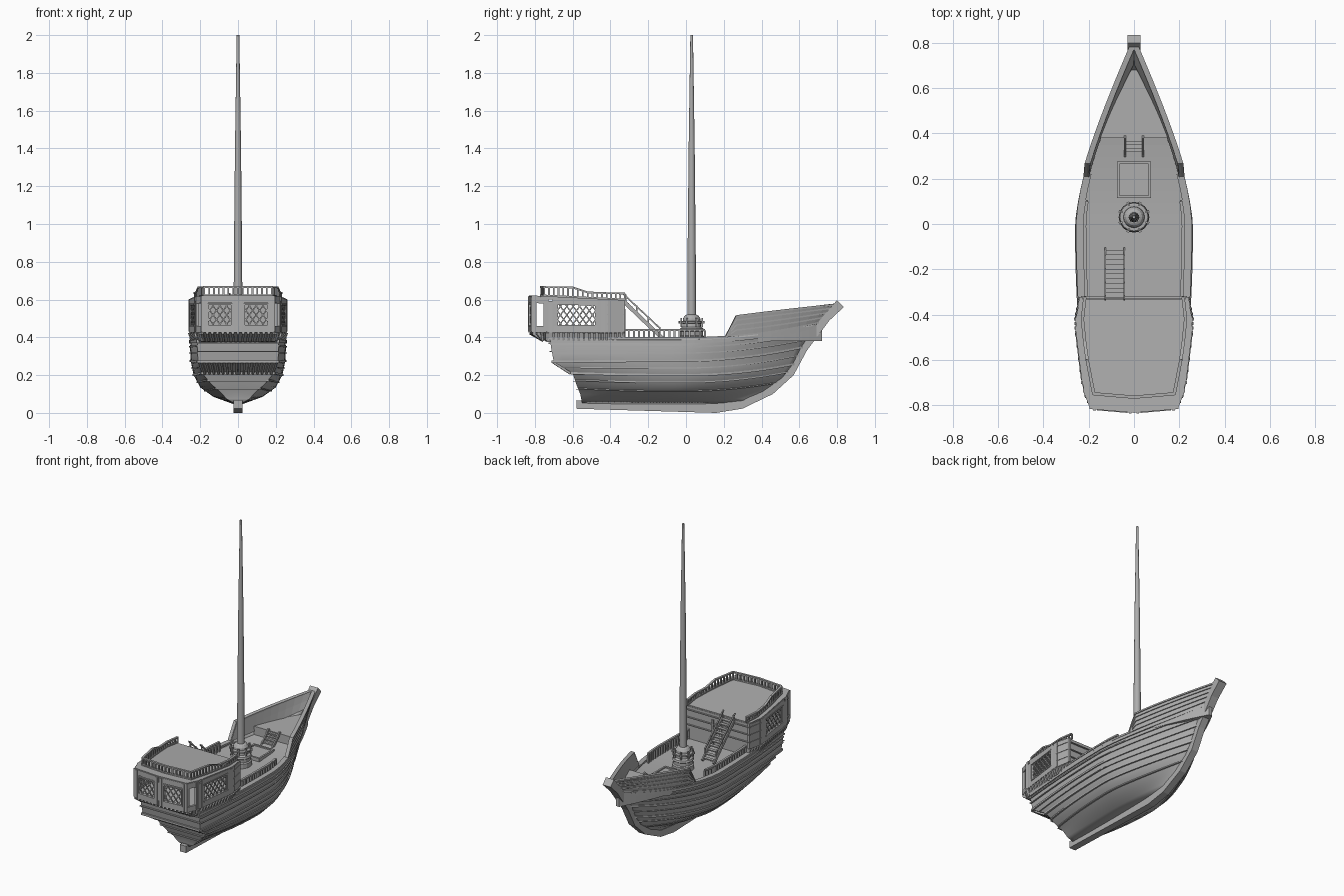
import bpy, bmesh, math
from mathutils import Vector as V

if "Cube" in bpy.data.objects:
    bpy.data.objects.remove(bpy.data.objects["Cube"])

grey = bpy.data.materials.new("weathered_grey")
grey.diffuse_color = (0.42, 0.42, 0.42, 1)
grey.use_nodes = True
grey.node_tree.nodes["Principled BSDF"].inputs["Base Color"].default_value = grey.diffuse_color


def finish(name, bm, mirror=False, solid=0, smooth=False):
    if not solid:
        bmesh.ops.recalc_face_normals(bm, faces=bm.faces)
    me = bpy.data.meshes.new(name)
    bm.to_mesh(me)
    bm.free()
    me.materials.append(grey)
    ob = bpy.data.objects.new(name, me)
    bpy.context.collection.objects.link(ob)
    if mirror:
        m = ob.modifiers.new("mirror", 'MIRROR')
        m.use_clip = True
    if solid:
        s = ob.modifiers.new("thickness", 'SOLIDIFY')
        s.thickness, s.offset = solid, -1
    if smooth:
        bpy.context.view_layer.objects.active = ob
        ob.select_set(True)
        bpy.ops.object.shade_smooth_by_angle(angle=math.radians(30))
        ob.select_set(False)
    return ob


def loft(bm, rings):
    vs = [[bm.verts.new(p) for p in r] for r in rings]
    n = len(vs[0])
    for a, b in zip(vs, vs[1:]):
        for i in range(n):
            bm.faces.new((a[i], a[(i + 1) % n], b[(i + 1) % n], b[i]))
    bm.faces.new(vs[0][::-1])
    bm.faces.new(vs[-1])


def beam(bm, p, q, w, h):
    p, q = V(p), V(q)
    d = (q - p).normalized()
    s = d.cross(V((0, 0, 1)) if abs(d.z) < .95 else V((0, 1, 0))).normalized()
    t = s.cross(d)
    s, t = s * w / 2, t * h / 2
    loft(bm, [[c + s + t, c - s + t, c - s - t, c + s - t] for c in (p, q)])


def lerp(a, b, t):
    return a + (b - a) * t


def along(pts, step):
    """Evenly spaced points on a polyline."""
    out = []
    for a, b in zip(pts, pts[1:]):
        a, b = V(a), V(b)
        n = max(1, round((b - a).length / step))
        out += [a.lerp(b, i / n) for i in range(n)]
    return out + [V(pts[-1])]


# ---- hull form: stern y, stern z, mid z, half beam, bow y, bow z, stern fullness
LEVELS = [(-.55, .05, .045, .02, .30, .04, 1), (-.56, .10, .085, .13, .44, .12, .60),
          (-.58, .15, .135, .20, .53, .19, .68), (-.60, .21, .20, .235, .585, .26, .80),
          (-.70, .27, .275, .25, .63, .35, .84), (-.715, .35, .345, .254, .68, .42, .84),
          (-.72, .395, .395, .25, .72, .48, .84)]


def hull(l, u):
    i = min(int(l), 5)
    ys, zs, zm, b, yb, zb, r = [lerp(a, c, l - i) for a, c in zip(LEVELS[i], LEVELS[i + 1])]
    aft, fwd = max(0, 1 - 2 * u), max(0, 2 * u - 1)
    x = .012 + (b - .012) * (1 - (1 - r) * aft ** 2 - fwd ** 1.6)
    return V((x, lerp(ys, yb, u), zm + (zs - zm) * aft ** 2 + (zb - zm) * fwd ** 2))


def u_at(y):
    return (y + .72) / 1.44


def bulwark(s, t):
    """Raised bow side: s runs along, t runs up."""
    p = hull(6, lerp(u_at(.21), 1, s))
    rise = min(1, s / .11)
    top = V((p.x + .012 * rise * (1 - s), p.y + .07 * s * s, lerp(p.z, .505 + .068 * s, rise)))
    return p.lerp(top, t)


def strip(bm, pts, out, inn, h):
    loft(bm, [[p + V((out, 0, h)), p + V((-inn, 0, h)), p + V((-inn, 0, -h)), p + V((out, 0, -h))]
              for p in pts])


def sheet(bm, rows):
    g = [[bm.verts.new(p) for p in r] for r in rows]
    for a, b in zip(g, g[1:]):
        for i in range(len(a) - 1):
            bm.faces.new((a[i], a[i + 1], b[i + 1], b[i]))


# Hull shell with stepped stern
N = 28
bm = bmesh.new()
sheet(bm, [[V((0, p[0].y, p[0].z))] + p for p in
           ([hull(k / 2, i / N) for i in range(N + 1)] for k in range(13))])
finish("hull", bm, True, .012, True)

# Raised bow sides
bm = bmesh.new()
S = [0, .055, .11] + [.11 + .89 * i / 10 for i in range(1, 11)]
sheet(bm, [[bulwark(s, t) for s in S] for t in (0, .5, 1)])
finish("bow_bulwark", bm, True, .018)

# Wales, bow planks and gunwale
bm = bmesh.new()
for l, h in ((1.6, .003), (2.4, .004), (3, .006), (3.5, .003), (4, .006), (4.6, .003), (5.1, .004), (5.65, .009)):
    strip(bm, [hull(l, i / N) for i in range(N + 1)], .007, .008, h)
for t in (.02, .3, .55, .8):
    strip(bm, [bulwark(s, t) for s in S[1:]], .006, .01, .004)
strip(bm, [bulwark(s, 1) for s in S], .006, .02, .005)
strip(bm, [hull(6, u_at(-.72 + .94 * i / 14)) for i in range(15)], .006, .026, .006)
finish("wales_and_gunwale", bm, True)

# Keel and stem
bm = bmesh.new()
K = [(-.58, .022), (.16, 0), (.30, .023), (.46, .10), (.57, .20), (.64, .33), (.76, .49), (.835, .56), (.80, .597),
     (.715, .50), (.61, .36), (.54, .23), (.44, .14), (.30, .065), (.16, .05), (-.58, .067)]
loft(bm, [[(x * (1 + max(0, z - .3)), y, z) for y, z in K] for x in (-.023, .023)])
finish("keel_and_stem", bm)

# Decks, hatch and bow steps
bm = bmesh.new()
sheet(bm, [[V((k * p.x, p.y, p.z)) for k in (-1, 0, 1)] for p in (hull(5.6, i / N) for i in range(N + 1))])
finish("main_deck", bm)
bm = bmesh.new()
edge = [hull(6, lerp(u_at(.38), 1, i / 10)) for i in range(11)]
ring = [(p.x, p.y) for p in edge] + [(-p.x, p.y) for p in edge[::-1]]
loft(bm, [[(x, y, z) for x, y in ring] for z in (.38, .455)])
finish("fore_deck", bm)
bm = bmesh.new()
for i in range(5):
    z = .385 + .015 * i
    beam(bm, (-.037, .31 + .016 * i, z), (.037, .31 + .016 * i, z), .018, .008)
for x in (-.04, .04):
    beam(bm, (x, .30, .38), (x, .385, .465), .008, .018)
finish("bow_steps", bm)
bm = bmesh.new()
beam(bm, (0, .125, .382), (0, .265, .382), .13, .02)
for x in (-.07, .07):
    beam(bm, (x, .12, .386), (x, .27, .386), .012, .028)
for y in (.12, .27):
    beam(bm, (-.075, y, .386), (.075, y, .386), .012, .028)
finish("hatch", bm)

# Main deck railing
bm = bmesh.new()
R = [hull(6, u_at(-.33 + .43 * i / 8)) - V((.032, 0, 0)) for i in range(9)]
for p, q in zip(R, R[1:]):
    beam(bm, p + V((0, 0, .043)), q + V((0, 0, .043)), .014, .01)
for p in along(R, .026):
    beam(bm, p - V((0, 0, .02)), p + V((0, 0, .04)), .01, .01)
finish("deck_railing", bm, True)


# Mast with collar and pins
def lathe(bm, prof, n=16):
    loft(bm, [[(r * math.cos(2 * math.pi * i / n), .03 + r * math.sin(2 * math.pi * i / n), z)
               for i in range(n)] for r, z in prof])


bm = bmesh.new()
lathe(bm, [(.024, .37), (.022, .8), (.016, 1.4), (.007, 2.0)])
finish("mast", bm, smooth=True)
bm = bmesh.new()
lathe(bm, [(.068, .37), (.068, .405), (.06, .41), (.06, .43), (.066, .435), (.062, .447), (.05, .455), (.046, .50),
           (.036, .515), (.026, .52)])
lathe(bm, [(.058, .472), (.063, .475), (.063, .484), (.058, .487)])
for i in range(8):
    a = math.pi * (i + .5) / 4
    x, y = .06 * math.cos(a), .03 + .06 * math.sin(a)
    beam(bm, (x, y, .455), (x, y, .502), .009, .009)
    beam(bm, (x, y, .48), (x * 1.2, .03 + (y - .03) * 1.2, .48), .012, .012)
finish("mast_collar", bm)

# ---- stern cabin
A, B, B2, C, C2, D, E = [(.235, -.33), (.253, -.42), (.251, -.46), (.222, -.70), (.217, -.735), (.188, -.81), (0, -.826)]
half = [A, B, B2, C, C2, D, E]
outline = half + [(-x, y) for x, y in half[-2::-1]]


def roof_z(y):
    return .6 - (y + .42) * .05


bm = bmesh.new()
loft(bm, [[(x * .94, max(y, -.735), .375) for x, y in outline], [(x, y, .425) for x, y in outline],
          [(x * 1.02, y * 1.005, .425) for x, y in outline], [(x * 1.02, y * 1.005, .437) for x, y in outline]])
finish("cabin_floor", bm)
bm = bmesh.new()
loft(bm, [[(x * 1.02, y * 1.005, roof_z(y) + d) for x, y in outline] for d in (-.014, .002)])
finish("cabin_roof", bm)

# Cabin walls with open lattice windows
walls, grid = bmesh.new(), bmesh.new()


def panel(p, q, m0, m1, lattice=True):
    p, q = V((*p, 0)), V((*q, 0))
    W = (q - p).length
    at = lambda s, z: p.lerp(q, s / W) + V((0, 0, z))
    zt = lambda s: roof_z(at(s, 0).y)
    beam(walls, at(0, .443), at(W, .443), .016, .034)
    beam(walls, at(0, zt(0) - .02), at(W, zt(W) - .02), .016, .035)
    for s, m in ((m0 / 2, m0), (W - m1 / 2, m1)):
        beam(walls, at(s, .43), at(s, zt(s) - .005), m, .014)
        beam(walls, at(s, .43), at(s, zt(s) - .005), .012, .026)
    if not lattice:
        return
    lo, hi, H = m0, W - m1, .12
    w = hi - lo
    for z in (.462, .574):
        beam(walls, at(lo, z), at(hi, z), .022, .008)
    for s in (lo, hi):
        beam(walls, at(s, .46), at(s, .576), .008, .022)
    k = .75
    n = round((w + H * k) / .034)
    for i in range(1, n):
        a = -H * k + i * (w + H * k) / n
        t0, t1 = max(0, -a / (H * k)), min(1, (w - a) / (H * k))
        for f in (0, 1):
            s0, s1 = [abs(f * w - (a + t * H * k)) + lo for t in (t0, t1)]
            beam(grid, at(s0, .458 + H * t0), at(s1, .458 + H * t1), .006, .006)


panel(B2, C, .012, .012)
panel(C2, D, .012, .012, False)
panel(D, E, .028, .032)
for a, b in ((A, B), (B, B2), (C, C2)):
    beam(walls, (*a, .51), (*b, .51), .014, .165)
for a in (A, B, B2, C, C2, D):
    beam(walls, (*a, .43), (*a, roof_z(a[1])), .016, .016)
for z in (.47, .52, .57):
    beam(walls, (*A, z), (*B, z), .02, .005)
    beam(walls, (0, -.328, z), (.235, -.328, z), .018, .005)
beam(walls, (0, -.335, .48), (.235, -.335, .48), .012, .22)
beam(walls, (.03, -.326, .38), (.03, -.326, .55), .012, .012)
finish("cabin_walls", walls, True)
finish("window_lattice", grid, True)

# Bracket rows under cabin and on the stern counter
bm = bmesh.new()
for p in along([(x, y, 0) for x, y in half], .026):
    f = V((p.x * .95, max(p.y, -.755), .385))
    beam(bm, f, V((p.x * 1.01, p.y, .425)), .013, .02)
a, b = hull(3, 0), hull(4, 0)
for i in range(8):
    t = (i + .3) / 8
    beam(bm, (a.x * t, a.y - .012, a.z), (b.x * t, b.y - .005, b.z), .012, .014)
for l, h in ((1.5, .004), (2.3, .004), (3, .012), (4, .014), (4.7, .005), (5.4, .008), (5.95, .012)):
    p = hull(l, 0)
    beam(bm, (0, p.y - .004, p.z), (p.x + .004, p.y - .004, p.z), .016, h)
finish("stern_brackets", bm, True)

# Roof railing
bm = bmesh.new()
T = [(.217, -.325, .632), (.228, -.42, .634), (.218, -.52, .638), (.207, -.60, .664), (.178, -.75, .666),
     (0, -.765, .666)]
for p, q in zip(T, T[1:]):
    beam(bm, p, q, .014, .009)
    beam(bm, (p[0], p[1], roof_z(p[1]) + .005), (q[0], q[1], roof_z(q[1]) + .005), .014, .009)
for p in along(T, .027):
    beam(bm, (p.x, p.y, roof_z(p.y)), p, .009, .009)
finish("roof_railing", bm, True)

# Cabin stairs with handrails
bm = bmesh.new()
for i in range(10):
    y, z = -.125 - .021 * i, .395 + .0205 * i
    beam(bm, (-.125, y, z), (-.045, y, z), .022, .007)
for x in (-.127, -.043):
    beam(bm, (x, -.11, .38), (x, -.335, .595), .008, .02)
    beam(bm, (x, -.14, .45), (x, -.335, .632), .008, .008)
    for y in (-.14, -.20, -.26, -.32):
        z = .38 - (y + .11) * .955
        beam(bm, (x, y, z), (x, y, z + .045), .008, .008)
finish("cabin_stairs", bm)
